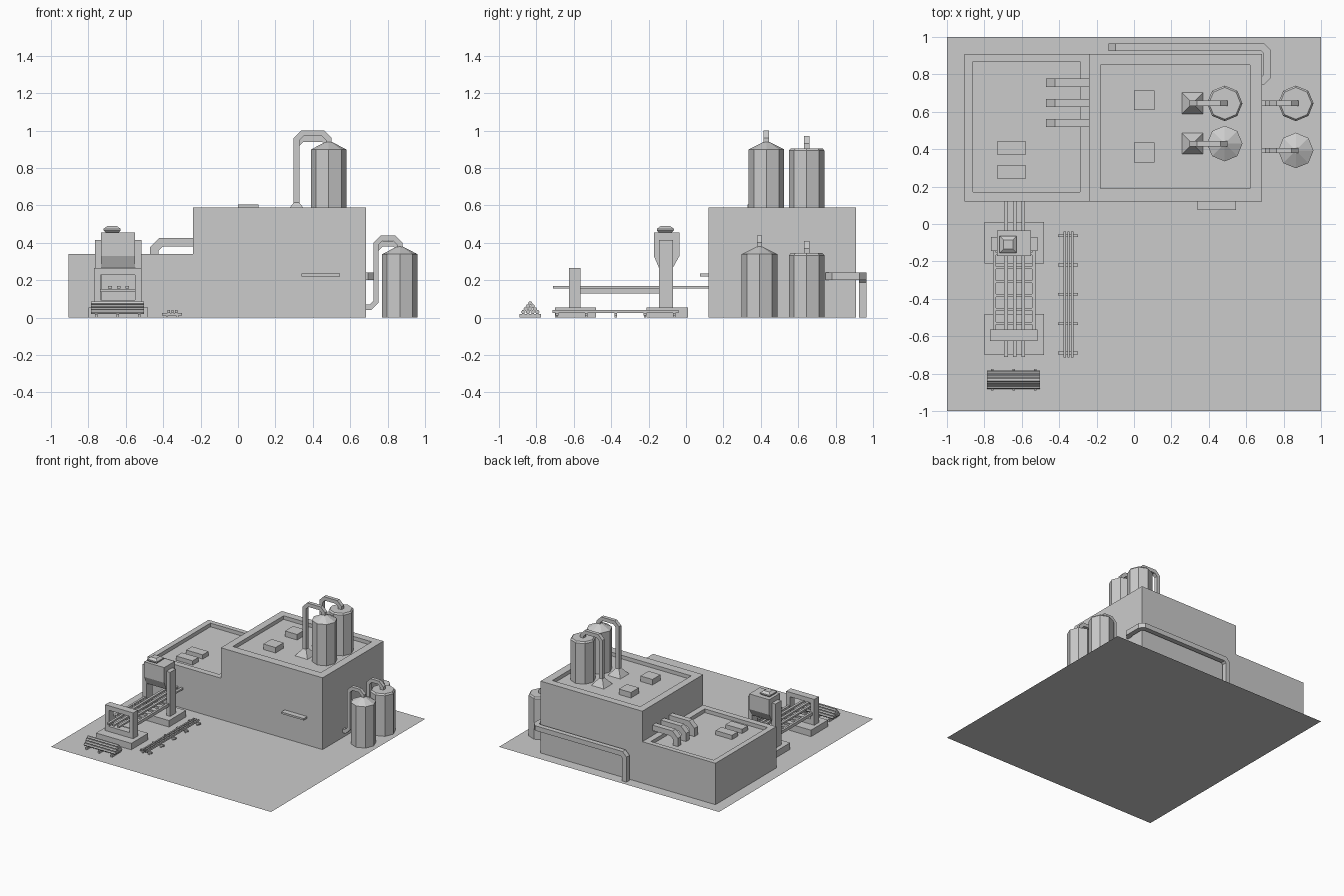
import bpy, bmesh
from mathutils import Vector
from math import cos, sin, pi

cube = bpy.data.objects.get("Cube")
if cube:
    bpy.data.objects.remove(cube, do_unlink=True)

grey = bpy.data.materials.new("plain_grey")
grey.use_nodes = True
COLOUR = (0.6, 0.6, 0.6, 1)
grey.diffuse_color = COLOUR
grey.node_tree.nodes["Principled BSDF"].inputs["Base Color"].default_value = COLOUR


def finish(name, bm):
    bmesh.ops.recalc_face_normals(bm, faces=bm.faces)
    mesh = bpy.data.meshes.new(name)
    bm.to_mesh(mesh)
    bm.free()
    mesh.materials.append(grey)
    obj = bpy.data.objects.new(name, mesh)
    bpy.context.collection.objects.link(obj)
    return obj


def loft(name, rings):
    """Skin a list of point rings and cap both ends."""
    bm = bmesh.new()
    rows = [[bm.verts.new(p) for p in ring] for ring in rings]
    n = len(rows[0])
    for a, b in zip(rows, rows[1:]):
        for i in range(n):
            j = (i + 1) % n
            bm.faces.new((a[i], a[j], b[j], b[i]))
    bm.faces.new(rows[0])
    bm.faces.new(rows[-1])
    return finish(name, bm)


def rect(x0, x1, y0, y1, z):
    return [(x0, y0, z), (x1, y0, z), (x1, y1, z), (x0, y1, z)]


def box(name, x0, x1, y0, y1, z0, z1):
    return loft(name, [rect(x0, x1, y0, y1, z0), rect(x0, x1, y0, y1, z1)])


def frustum(name, x, y, levels):
    return loft(name, [rect(x - r, x + r, y - r, y + r, z) for r, z in levels])


def tank(name, x, y, levels):
    return loft(name, [[(x + r * cos(i * pi / 4), y + r * sin(i * pi / 4), z)
                        for i in range(8)] for r, z in levels])


def pipe(name, points, width, cut=0.03):
    """Square pipe with chamfered corners, mitred at every bend."""
    pts = [Vector(p) for p in points]
    path = [pts[0]]
    for a, b, c in zip(pts, pts[1:], pts[2:]):
        path += [b + (a - b).normalized() * cut, b + (c - b).normalized() * cut]
    path.append(pts[-1])
    dirs = [(b - a).normalized() for a, b in zip(path, path[1:])]
    side = Vector((0, 1, 0)) if abs(dirs[0].y) < 0.5 else Vector((1, 0, 0))
    up = dirs[0].cross(side)
    h = width / 2
    ring = [path[0] + side * s * h + up * t * h
            for s, t in ((-1, -1), (1, -1), (1, 1), (-1, 1))]
    rings = [ring]
    for i, d in enumerate(dirs):
        normal = d + dirs[i + 1] if i + 1 < len(dirs) else d
        ring = [p + d * ((path[i + 1] - p).dot(normal) / d.dot(normal)) for p in ring]
        rings.append(ring)
    return loft(name, rings)


def building(name, outer, inner, top, roof):
    """Block with a parapet around a sunken roof."""
    return loft(name, [rect(*outer, 0), rect(*outer, top),
                       rect(*inner, top), rect(*inner, roof)])


# Ground sheet
ground = bmesh.new()
ground.faces.new([ground.verts.new(p) for p in rect(-1, 1, -1, 1, 0)])
finish("ground", ground)

# Halls with roof hatches
building("tall_hall", (-0.24, 0.685, 0.12, 0.91), (-0.18, 0.62, 0.19, 0.85), 0.59, 0.56)
building("low_hall", (-0.905, -0.24, 0.12, 0.91), (-0.86, -0.29, 0.17, 0.87), 0.34, 0.31)
for y in (0.33, 0.61):
    box("tall_roof_hatch", 0, 0.11, y, y + 0.105, 0.55, 0.605)
for y in (0.24, 0.37):
    box("low_roof_hatch", -0.73, -0.58, y, y + 0.075, 0.3, 0.345)
box("door_awning", 0.34, 0.545, 0.075, 0.125, 0.22, 0.235)

# Tanks: the front of each pair has a conical roof, the rear a flat one
for name, x, y, base, top, cone in (
        ("roof_tank_front", 0.485, 0.43, 0.56, 0.905, True),
        ("roof_tank_rear", 0.485, 0.645, 0.56, 0.905, False),
        ("ground_tank_front", 0.865, 0.393, 0, 0.345, True),
        ("ground_tank_rear", 0.865, 0.645, 0, 0.345, False)):
    levels = [(0.095, base), (0.095, top - 0.012), (0.085, top)]
    if cone:
        levels = [(0.095, base), (0.095, top - 0.006), (0.015, top + 0.035)]
    tank(name, x, y, levels)
    high = top + (0.08 if cone else 0.05)
    if base:
        pipe(name + "_pipe", [(x, y, top - 0.02), (x, y, high),
                              (0.313, y, high), (0.313, y, base)], 0.03)
        frustum(name + "_pipe_foot", 0.313, y, [(0.057, base), (0.015, 0.615)])
    else:
        pipe(name + "_pipe", [(x, y, top - 0.02), (x, y, high), (0.738, y, high),
                              (0.738, y, 0.055), (0.67, y, 0.055)], 0.028)

# Long pipe around the rear corner
pipe("rear_pipe", [(-0.115, 0.945, 0), (-0.115, 0.945, 0.222), (0.713, 0.945, 0.222),
                   (0.713, 0.765, 0.222), (0.67, 0.765, 0.222)], 0.04, 0.025)

# Ducts joining the two roofs
for y in (0.54, 0.647, 0.755):
    pipe("roof_duct", [(-0.447, y, 0.3), (-0.447, y, 0.403), (-0.23, y, 0.403)], 0.045, 0.035)

# Machine plinths
for y in (-0.7, -0.21):
    box("machine_plinth", -0.8, -0.48, y, y + 0.22, 0, 0.053)

# Front gantry frame
for x in (-0.77, -0.55):
    box("gantry_post", x, x + 0.035, -0.625, -0.565, 0.05, 0.265)
for z0, z1 in ((0.05, 0.095), (0.228, 0.265)):
    box("gantry_beam", -0.735, -0.55, -0.625, -0.565, z0, z1)

# Rear stand with hopper head and cap
for x in (-0.765, -0.55):
    box("stand_post", x, x + 0.035, -0.145, -0.07, 0.05, 0.415)
loft("hopper", [rect(-0.732, -0.55, -0.145, -0.07, 0.267),
                rect(-0.732, -0.55, -0.172, -0.035, 0.33),
                rect(-0.732, -0.55, -0.172, -0.035, 0.455)])
frustum("hopper_cap", -0.673, -0.11, [(0.03, 0.45), (0.045, 0.465), (0.045, 0.475), (0.025, 0.49)])

# Roller table between gantry and stand
for x in (-0.755, -0.545):
    box("table_rail", x, x + 0.018, -0.57, -0.14, 0.13, 0.155)
for i in range(6):
    y = -0.53 + i * 0.074
    box("table_roller", -0.755, -0.527, y - 0.007, y + 0.007, 0.138, 0.154)
for x in (-0.685, -0.638, -0.592):
    box("long_bar", x - 0.01, x + 0.01, -0.71, 0.125, 0.155, 0.169)

# Bar rack at the side
for i in range(5):
    y = -0.69 + i * 0.157
    box("rack_sleeper", -0.405, -0.3, y - 0.007, y + 0.007, 0.012, 0.025)
    for x in (-0.38, -0.325):
        box("rack_foot", x - 0.006, x + 0.006, y - 0.006, y + 0.006, 0, 0.015)
for x in (-0.37, -0.35, -0.33):
    box("rack_bar", x - 0.006, x + 0.006, -0.715, -0.04, 0.025, 0.04)

# Pile of bars on sleepers
for x in (-0.757, -0.643, -0.528):
    box("pile_sleeper", x - 0.007, x + 0.007, -0.89, -0.775, 0, 0.02)
for row in range(4):
    for i in range(4 - row):
        y = -0.87 + row * 0.0125 + i * 0.025
        z = 0.03 + row * 0.0155
        loft("pile_bar", [[(x, y + 0.012 * cos(k * pi / 3), z + 0.011 * sin(k * pi / 3))
                           for k in range(6)] for x in (-0.785, -0.503)])
